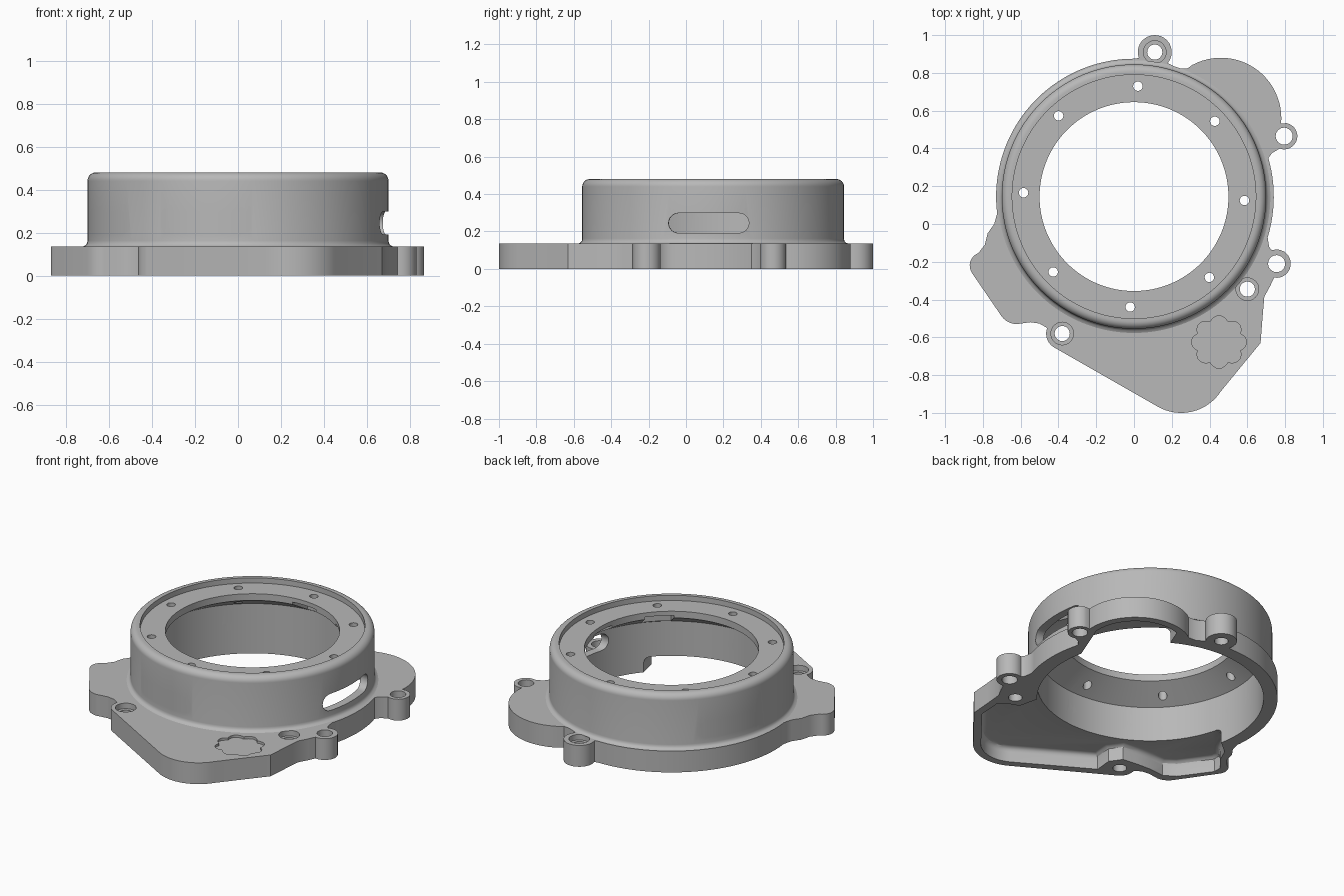
import bpy, bmesh
from math import sin, cos, pi, radians
from mathutils import Matrix, Vector

if "Cube" in bpy.data.objects:
    bpy.data.objects.remove(bpy.data.objects["Cube"])

metal = bpy.data.materials.new("cast_grey")
metal.use_nodes = True
grey = (0.48, 0.48, 0.48, 1)
metal.diffuse_color = grey
metal.node_tree.nodes["Principled BSDF"].inputs["Base Color"].default_value = grey

CENTER_Y = 0.145
PLATE_TOP = 0.135
RING_IN, RING_OUT = 0.65, 0.70
AXIS = Matrix.Translation((0, CENTER_Y, 0))


def arc(cx, cy, r, start, end, n=12):
    angles = [radians(start + (end - start) * i / n) for i in range(n + 1)]
    return [(cx + r * cos(a), cy + r * sin(a)) for a in angles]


def finish(bm, name):
    bmesh.ops.recalc_face_normals(bm, faces=bm.faces)
    mesh = bpy.data.meshes.new(name)
    bm.to_mesh(mesh)
    bm.free()
    mesh.materials.append(metal)
    obj = bpy.data.objects.new(name, mesh)
    bpy.context.collection.objects.link(obj)
    return obj


def prism(name, points, z0, z1, matrix=None, round_top=0):
    bm = bmesh.new()
    base = bm.faces.new([bm.verts.new((x, y, z0)) for x, y in points])
    out = bmesh.ops.extrude_face_region(bm, geom=[base])["geom"]
    top = [v for v in out if isinstance(v, bmesh.types.BMVert)]
    bmesh.ops.translate(bm, verts=top, vec=(0, 0, z1 - z0))
    if round_top:
        rim = [e for e in bm.edges if all(v.co.z > z1 - 1e-5 for v in e.verts)]
        bmesh.ops.bevel(bm, geom=rim, offset=round_top, segments=3, profile=0.5,
                        affect='EDGES', clamp_overlap=True)
    if matrix:
        bm.transform(matrix)
    return finish(bm, name)


def disc(name, x, y, r, z0, z1, n=32):
    return prism(name, arc(x, y, r, 0, 360, n)[:-1], z0, z1)


def lathe(name, profile, steps=128):
    bm = bmesh.new()
    verts = [bm.verts.new((r, 0, z)) for r, z in profile]
    edges = [bm.edges.new((v, verts[i - 1])) for i, v in enumerate(verts)]
    bmesh.ops.spin(bm, geom=verts + edges, cent=(0, 0, 0), axis=(0, 0, 1),
                   angle=2 * pi, steps=steps, use_merge=True)
    bmesh.ops.remove_doubles(bm, verts=bm.verts, dist=1e-5)
    bm.transform(AXIS)
    return finish(bm, name)


def combine(target, tool, operation='DIFFERENCE'):
    mod = target.modifiers.new("combine", 'BOOLEAN')
    mod.operation, mod.solver, mod.object = operation, 'EXACT', tool
    bpy.context.view_layer.objects.active = target
    bpy.ops.object.modifier_apply(modifier=mod.name)
    bpy.data.objects.remove(tool)


# Base plate outline, clockwise from the left side
outline = (
    arc(0, CENTER_Y, 0.73, 187, 90, 40)
    + arc(0.11, 0.91, 0.09, 200, -40, 20)
    + [(0.23, 0.825), (0.28, 0.822)]
    + arc(0.46, 0.56, 0.32, 118, -5, 24)
    + arc(0.795, 0.465, 0.07, 80, -110, 16)
    + [(0.73, 0.375)]
    + arc(0, CENTER_Y, 0.74, 16, -17)
    + [(0.715, -0.12)]
    + arc(0.755, -0.21, 0.075, 110, -100, 16)
    + [(0.72, -0.33), (0.69, -0.385), (0.68, -0.5), (0.67, -0.63)]
    + arc(0.25, -0.75, 0.25, -33, -120, 16)
    + arc(-0.38, -0.58, 0.085, -120, -200)
    + [(-0.5, -0.527), (-0.55, -0.52)]
    + arc(-0.62, -0.43, 0.1, -90, -145, 8)
    + arc(-0.80, -0.22, 0.07, -145, -250, 8)
    + [(-0.79, -0.11), (-0.775, -0.05), (-0.74, 0)]
)
plate = prism("base_plate", outline, 0, PLATE_TOP)

# Hollow underside: front pan with left lobe, and rear lobe
pan = (
    [(0.3, 0.1), (0.45, -0.1), (0.52, -0.4), (0.6, -0.43), (0.635, -0.47), (0.625, -0.61)]
    + arc(0.25, -0.75, 0.205, -33, -120)
    + [(-0.29, -0.67), (-0.28, -0.56), (-0.33, -0.49), (-0.42, -0.48),
       (-0.52, -0.475), (-0.62, -0.485), (-0.69, -0.44), (-0.82, -0.26),
       (-0.82, -0.21), (-0.76, -0.14), (-0.72, -0.05), (-0.6, 0.05), (-0.3, 0.1)]
)
lobe = arc(0.46, 0.56, 0.275, 110, -5, 20) + [(0.68, 0.4), (0.6, 0.2), (0.2, 0.4)]
for shape in (pan, lobe):
    combine(plate, prism("cavity", shape, -0.1, 0.095, round_top=0.03))
combine(plate, disc("bore", 0, CENTER_Y, RING_IN, -0.1, 0.3, 128))

# Screw bosses, counterbored, and plain ears
bosses = [(0.11, 0.91), (-0.38, -0.58), (0.6, -0.345)]
for x, y in bosses[1:]:
    combine(plate, disc("boss", x, y, 0.08, 0, PLATE_TOP), 'UNION')
for x, y in bosses:
    combine(plate, disc("counterbore", x, y, 0.06, 0.1, 0.2))
    combine(plate, disc("screw_hole", x, y, 0.04, -0.1, 0.2))
for x, y in [(0.795, 0.465), (0.755, -0.21)]:
    combine(plate, disc("ear_hole", x, y, 0.045, -0.1, 0.2))

# Shallow scalloped recess
scallop = []
for i in range(64):
    a = 2 * pi * i / 64
    r = 0.122 + 0.024 * abs(cos(4 * a))
    scallop.append((0.45 + r * cos(a), -0.625 + 0.95 * r * sin(a)))
combine(plate, prism("recess", scallop, 0.12, 0.2))

# Ring housing: wall, rounded rim, recessed flange and sloped underside
round_rim = arc(RING_OUT - 0.04, 0.44, 0.04, 0, 90, 8)
ring = lathe("ring_housing", [
    (RING_IN, PLATE_TOP), (0.722, PLATE_TOP), (0.709, 0.141), (0.702, 0.15), (RING_OUT, 0.162),
    *round_rim, (0.645, 0.48), (0.645, 0.447), (0.5, 0.447), (0.5, 0.405), (RING_IN, 0.315)])

# Flange screw pads and holes
for i in range(8):
    turn = AXIS @ Matrix.Rotation(radians(45 * i - 2), 4, 'Z')
    pad = [(0.45, -0.085), (0.635, -0.085), (0.635, 0.085), (0.45, 0.085)]
    combine(ring, prism("pad_pocket", pad, 0.2, 0.42, turn))
    spot = turn @ Vector((0.585, 0, 0))
    combine(ring, disc("flange_hole", spot.x, spot.y, 0.025, 0.3, 0.6, 20))

# Rounded window slots through the wall
slot = arc(0.162, 0, 0.053, -90, 90) + arc(-0.162, 0, 0.053, 90, 270)
for angle in (155, 206, 257, 358):
    place = (AXIS @ Matrix.Translation((0, 0, 0.245))
             @ Matrix.Rotation(radians(angle + 90), 4, 'Z')
             @ Matrix.Rotation(radians(90), 4, 'X'))
    combine(ring, prism("window", slot, 0.45, 0.85, place))

# Smooth the curved walls and keep the edges sharp
bpy.ops.object.select_all(action='DESELECT')
for obj in (plate, ring):
    obj.select_set(True)
bpy.context.view_layer.objects.active = ring
bpy.ops.object.shade_smooth_by_angle(angle=radians(30))
